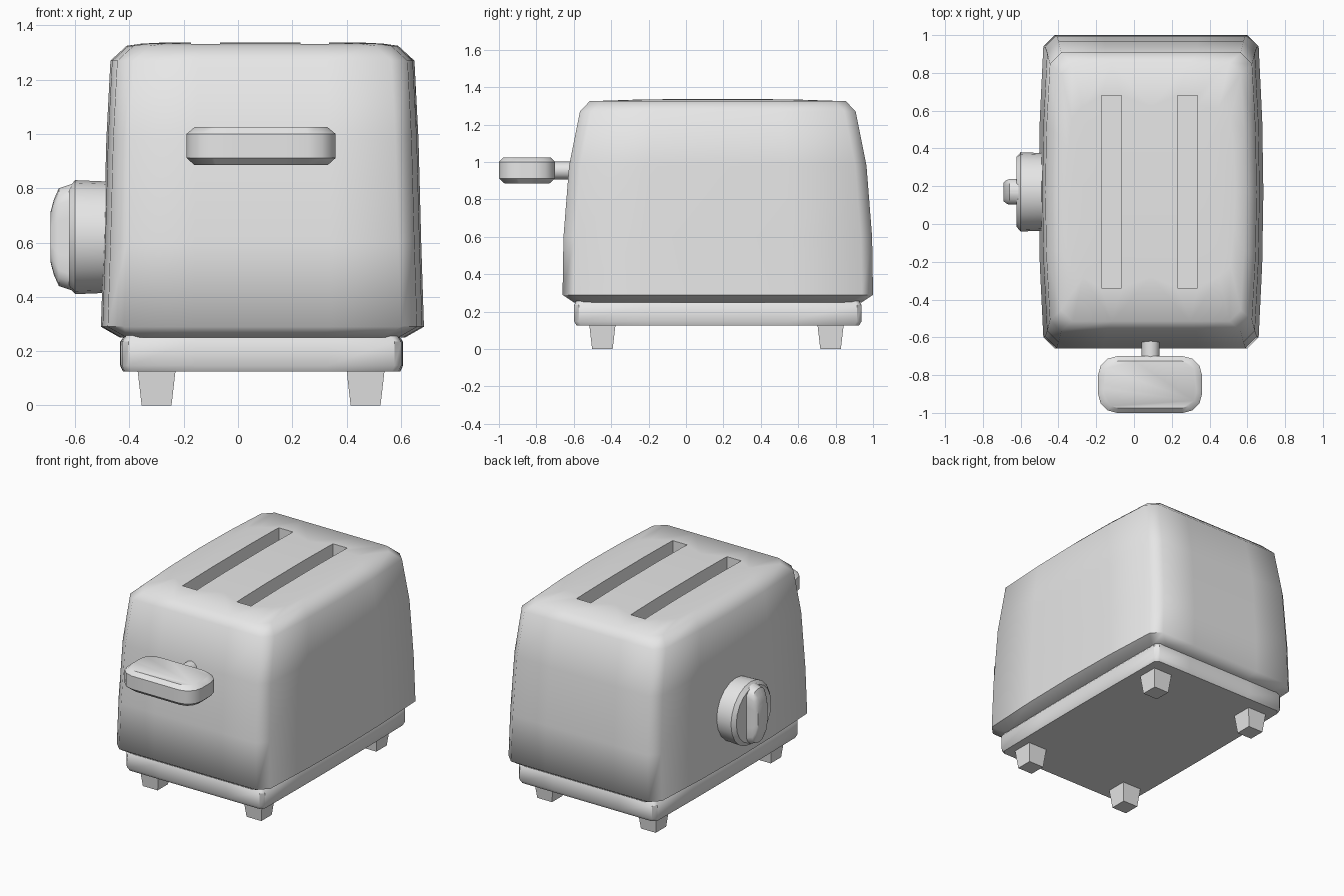
import bpy, bmesh, math
from mathutils import Matrix, Vector

cube = bpy.data.objects.get("Cube")
if cube:
    bpy.data.objects.remove(cube, do_unlink=True)

grey = bpy.data.materials.new("light grey")
grey.use_nodes = True
grey.diffuse_color = (0.8, 0.8, 0.8, 1)
grey.node_tree.nodes["Principled BSDF"].inputs["Base Color"].default_value = (0.8, 0.8, 0.8, 1)

CX, CY = 0.09, 0.17  # centre of the toaster body


def outline(hx, hy, c, seg=1, bulge=0.0, steps=4):
    """Rounded rectangle whose long sides may bow outwards in x."""
    pts = []
    for k, (sx, sy) in enumerate([(1, 1), (-1, 1), (-1, -1), (1, -1)]):
        for i in range(seg + 1):
            a = math.pi / 2 * (k + i / seg)
            pts.append((sx * (hx - c) + c * math.cos(a), sy * (hy - c) + c * math.sin(a)))
        if k in (1, 3):  # points along the bowed side
            for i in range(1, steps):
                t = 2 * i / steps - 1
                pts.append((sx * (hx + bulge * (1 - t * t)), -sx * t * -1 * (hy - c) if k == 3 else -t * (hy - c)))
        else:            # points along the straight end
            for i in range(1, steps):
                t = 2 * i / steps - 1
                pts.append((-sx * t * (hx - c), sy * hy))
    return pts


def finish(name, bm, angle=60, location=(0, 0, 0)):
    bmesh.ops.recalc_face_normals(bm, faces=bm.faces)
    me = bpy.data.meshes.new(name)
    bm.to_mesh(me)
    bm.free()
    me.materials.append(grey)
    ob = bpy.data.objects.new(name, me)
    ob.location = location
    bpy.context.collection.objects.link(ob)
    if angle:
        smooth(ob, angle)
    return ob


def smooth(ob, angle):
    bpy.ops.object.select_all(action="DESELECT")
    ob.select_set(True)
    bpy.context.view_layer.objects.active = ob
    bpy.ops.object.shade_smooth_by_angle(angle=math.radians(angle))


def loft(name, rings, location, angle=60, matrix=None):
    """Skin a stack of (height, outline) rings and cap both ends."""
    bm = bmesh.new()
    loops = [[bm.verts.new((x, y, z)) for x, y in pts] for z, pts in rings]
    for a, b in zip(loops, loops[1:]):
        for i in range(len(a)):
            j = (i + 1) % len(a)
            bm.faces.new((a[i], a[j], b[j], b[i]))
    bm.faces.new(loops[0])
    bm.faces.new(loops[-1])
    if matrix:
        bm.transform(matrix)
    return finish(name, bm, angle, location)


# Body shell with bowed sides, chamfered corners and a faint dome
shell = [(0.25, 0.50, 0.77), (0.29, 0.57, 0.83), (0.60, 0.56, 0.825),
         (0.98, 0.55, 0.795), (1.27, 0.535, 0.737), (1.325, 0.475, 0.685),
         (1.333, 0.42, 0.45), (1.337, 0.34, 0.2)]
body = loft("body", [(z, outline(hx, hy, 0.06, 1, 0.025)) for z, hx, hy in shell],
            (CX, CY, 0), angle=None)

# Bread slots
for i, x in enumerate((-0.12, 0.283)):
    bm = bmesh.new()
    bmesh.ops.create_cube(bm, size=1, matrix=Matrix.Diagonal((0.106, 1.02, 0.8, 1)))
    cutter = finish("slot_cutter", bm, None, (x, CY, 1.2))
    cutter.hide_render = True
    mod = body.modifiers.new("slot", "BOOLEAN")
    mod.operation = "DIFFERENCE"
    mod.solver = "EXACT"
    mod.object = cutter
    bpy.context.view_layer.objects.active = body
    bpy.ops.object.modifier_apply(modifier=mod.name)
    bpy.data.objects.remove(cutter, do_unlink=True)
smooth(body, 60)

# Base plinth
plinth = [(0.125, 0.505, 0.755), (0.147, 0.515, 0.768), (0.235, 0.515, 0.768), (0.27, 0.49, 0.75)]
loft("base", [(z, outline(hx, hy, 0.025, 1, 0.006)) for z, hx, hy in plinth], (CX - 0.003, CY, 0), 40)

# Tapered feet
for sx, side in ((1, "left"), (-1, "right")):
    for sy, end in ((1, "back"), (-1, "front")):
        bm = bmesh.new()
        bmesh.ops.create_cone(bm, cap_ends=True, segments=4, radius1=0.055 * math.sqrt(2),
                              radius2=0.07 * math.sqrt(2), depth=0.13,
                              matrix=Matrix.Rotation(math.pi / 4, 4, "Z"))
        finish(f"foot_{end}_{side}", bm, None, (0.085 + sx * 0.385, 0.163 + sy * 0.61, 0.065))

# Lever handle and its stem
lever = [(0.885, 0.245, 0.12, 0.08), (0.912, 0.275, 0.15, 0.1),
         (1.0, 0.275, 0.15, 0.1), (1.025, 0.245, 0.125, 0.08)]
loft("lever_handle", [(z, outline(hx, hy, c, 3)) for z, hx, hy, c in lever], (0.085, -0.85, 0), 40)
bm = bmesh.new()
bmesh.ops.create_cone(bm, cap_ends=True, segments=12, radius1=0.048, radius2=0.048, depth=0.2,
                      matrix=Matrix.Rotation(math.pi / 2, 4, "X"))
finish("lever_stem", bm, 40, (0.088, -0.64, 0.955))

# Dial: round knob with a raised grip, turned to point along -x
turn = Matrix(((0, 0, -1, 0), (1, 0, 0, 0), (0, 1, 0, 0), (0, 0, 0, 1)))


def circle(r, n=20):
    return [(r * math.cos(2 * math.pi * i / n), r * math.sin(2 * math.pi * i / n)) for i in range(n)]


dial = [(0.40, 0.2), (0.48, 0.205), (0.60, 0.21), (0.622, 0.185), (0.615, 0.16)]
loft("dial", [(d, circle(r)) for d, r in dial], (0, 0.17, 0.62), 50, turn)
grip = [(0.60, 0.068, 0.2), (0.66, 0.068, 0.18), (0.678, 0.06, 0.14), (0.69, 0.05, 0.095)]
loft("dial_grip", [(d, outline(w, h, w * 0.85, 3)) for d, w, h in grip], (0, 0.17, 0.62), 40, turn)
